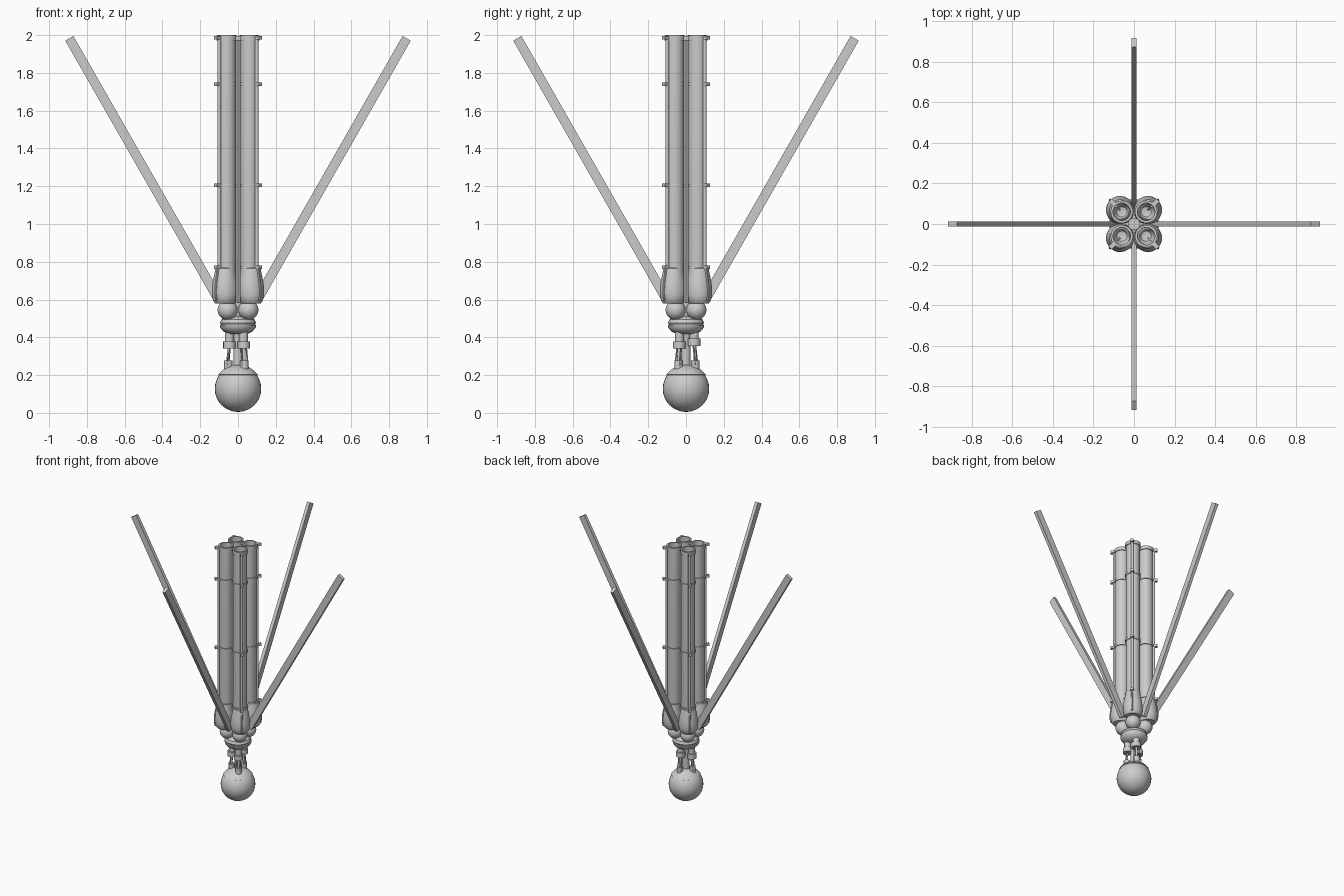
import bpy, bmesh, math
from mathutils import Vector

if "Cube" in bpy.data.objects:
    bpy.data.objects.remove(bpy.data.objects["Cube"])

grey = bpy.data.materials.new("plain_grey")
grey.use_nodes = True
grey.diffuse_color = (0.6, 0.6, 0.6, 1)
grey.node_tree.nodes["Principled BSDF"].inputs["Base Color"].default_value = (0.6, 0.6, 0.6, 1)


def finish(name, bm, smooth=True):
    bmesh.ops.recalc_face_normals(bm, faces=bm.faces)
    mesh = bpy.data.meshes.new(name)
    bm.to_mesh(mesh)
    bm.free()
    mesh.materials.append(grey)
    obj = bpy.data.objects.new(name, mesh)
    bpy.context.collection.objects.link(obj)
    if smooth:
        bpy.ops.object.select_all(action="DESELECT")
        obj.select_set(True)
        bpy.context.view_layer.objects.active = obj
        bpy.ops.object.shade_smooth_by_angle(angle=math.radians(35))
    return obj


def lathe(name, profile, x=0, y=0, steps=32):
    """Spin (radius, height) points around a vertical axis at x, y."""
    bm = bmesh.new()
    verts = [bm.verts.new((r, 0, z)) for r, z in profile]
    edges = [bm.edges.new(pair) for pair in zip(verts, verts[1:])]
    bmesh.ops.spin(bm, geom=verts + edges, cent=(0, 0, 0), axis=(0, 0, 1),
                   angle=math.tau, steps=steps)
    bmesh.ops.remove_doubles(bm, verts=bm.verts, dist=0.0002)
    bmesh.ops.translate(bm, verts=bm.verts, vec=(x, y, 0))
    return finish(name, bm)


def ball(name, centre, radius, squash=1):
    arc = [math.pi * i / 16 - math.pi / 2 for i in range(17)]
    return lathe(name, [(radius * math.cos(a), centre[2] + radius * squash * math.sin(a))
                        for a in arc], centre[0], centre[1])


def bar(name, start, end, width, depth, side):
    """Square-ended bar; depth runs along side, width across it."""
    start, end = Vector(start), Vector(end)
    axis = (end - start).normalized()
    side = Vector(side).normalized()
    across = axis.cross(side).normalized()
    bm = bmesh.new()
    bmesh.ops.create_cube(bm, size=1)
    for v in bm.verts:
        v.co = ((start + end) / 2 + axis * v.co.z * (end - start).length
                + across * v.co.x * width + side * v.co.y * depth)
    return finish(name, bm, False)


def rod(name, start, end, radius, sides=16):
    start, end = Vector(start), Vector(end)
    bm = bmesh.new()
    bmesh.ops.create_cone(bm, cap_ends=True, segments=sides, radius1=radius,
                          radius2=radius, depth=(end - start).length)
    turn = (end - start).to_track_quat("Z", "Y")
    for v in bm.verts:
        v.co = turn @ v.co + (start + end) / 2
    return finish(name, bm)


# Base sphere with a slightly raised cap
ball("base_sphere", (0, 0, 0.128), 0.123)
cap = [math.radians(a) for a in range(36, 91, 6)]
lathe("sphere_cap", [(0.118 * math.cos(cap[0]), 0.198)]
      + [(0.129 * math.cos(a), 0.128 + 0.127 * math.sin(a)) for a in cap])

# Neck column and the three small struts around it
rod("neck_column", (0, 0, 0.23), (0, 0, 0.44), 0.024)
for i in range(3):
    a = math.radians(-50 + 120 * i)
    c, s = math.cos(a), math.sin(a)
    drop = 0.34 if i != 1 else 0.355
    x, y = 0.046 * c, 0.046 * s
    rod("strut_foot", (0.052 * c, 0.052 * s, 0.22), (0.052 * c, 0.052 * s, 0.278), 0.022)
    rod("strut_rod", (0.052 * c, 0.052 * s, 0.26), (x, y, 0.40), 0.008)
    rod("strut_sleeve", (x, y, drop), (x, y, drop + 0.038), 0.033)
    rod("strut_head", (x, y, drop + 0.03), (x, y, 0.44), 0.024)
    for k in (-1, 1):
        dx, dy = -0.018 * s * k, 0.018 * c * k
        rod("strut_cable", (0.06 * c + dx, 0.06 * s + dy, 0.25),
            (x + dx, y + dy, drop + 0.01), 0.004, 8)

# Collar below the tube cluster
lathe("collar", [(0, 0.415), (0.05, 0.418), (0.078, 0.432), (0.094, 0.452), (0.096, 0.464),
                 (0.09, 0.466), (0.095, 0.475), (0.088, 0.495), (0.06, 0.512), (0, 0.516)])
rod("cluster_core", (0, 0, 0.48), (0, 0, 0.64), 0.03)

# Four hollow tubes with bulbs, ball joints, bands and outer rails
C = 0.06
for sx in (-1, 1):
    for sy in (-1, 1):
        x, y = sx * C, sy * C
        ball("ball_joint", (sx * 0.055, sy * 0.055, 0.545), 0.053)
        lathe("tube", [(0, 0.62), (0.025, 0.626), (0.038, 0.645), (0.042, 0.68), (0.043, 2.0),
                       (0.049, 2.0), (0.049, 0.74), (0.046, 0.7)], x, y)
        bx, by = sx * 0.069, sy * 0.069
        bulb = [(0, 0.58), (0.052, 0.58), (0.063, 0.594), (0.069, 0.625), (0.069, 0.66),
                (0.065, 0.695), (0.058, 0.73), (0.051, 0.765), (0.044, 0.77)]
        lathe("bulb", bulb, bx, by)
        for z in (0.77, 1.205, 1.74, 1.985):
            h = 0.013 if z > 1.9 else 0.008
            lathe("tube_band", [(0.046, z - h), (0.055, z - h), (0.055, z + h), (0.046, z + h)], x, y)
            bar("band_clip", (sx * 0.094, sy * 0.094, z), (sx * 0.118, sy * 0.118, z),
                0.022, 0.018, (0, 0, 1))
        d = sx * 0.099, sy * 0.099
        rod("outer_rail", (*d, 0.75), (*d, 1.99), 0.009, 12)
        for (r1, z1), (r2, z2) in zip(bulb[2:], bulb[3:-1]):
            q1, q2 = r1 * 0.707, r2 * 0.707
            rod("bulb_rib", (bx + sx * q1, by + sy * q1, z1),
                (bx + sx * q2, by + sy * q2, z2), 0.007, 8)
        bar("inner_fin", (sx * 0.075, sy * 0.075, 0.63), (sx * 0.09, sy * 0.09, 0.72),
            0.01, 0.02, (sx, sy, -0.2))

# Four splayed arms
for dx, dy in ((1, 0), (-1, 0), (0, 1), (0, -1)):
    bar("splayed_arm", (0.1 * dx, 0.1 * dy, 0.595), (0.893 * dx, 0.893 * dy, 1.983),
        0.05, 0.025, (-dy, dx, 0))
